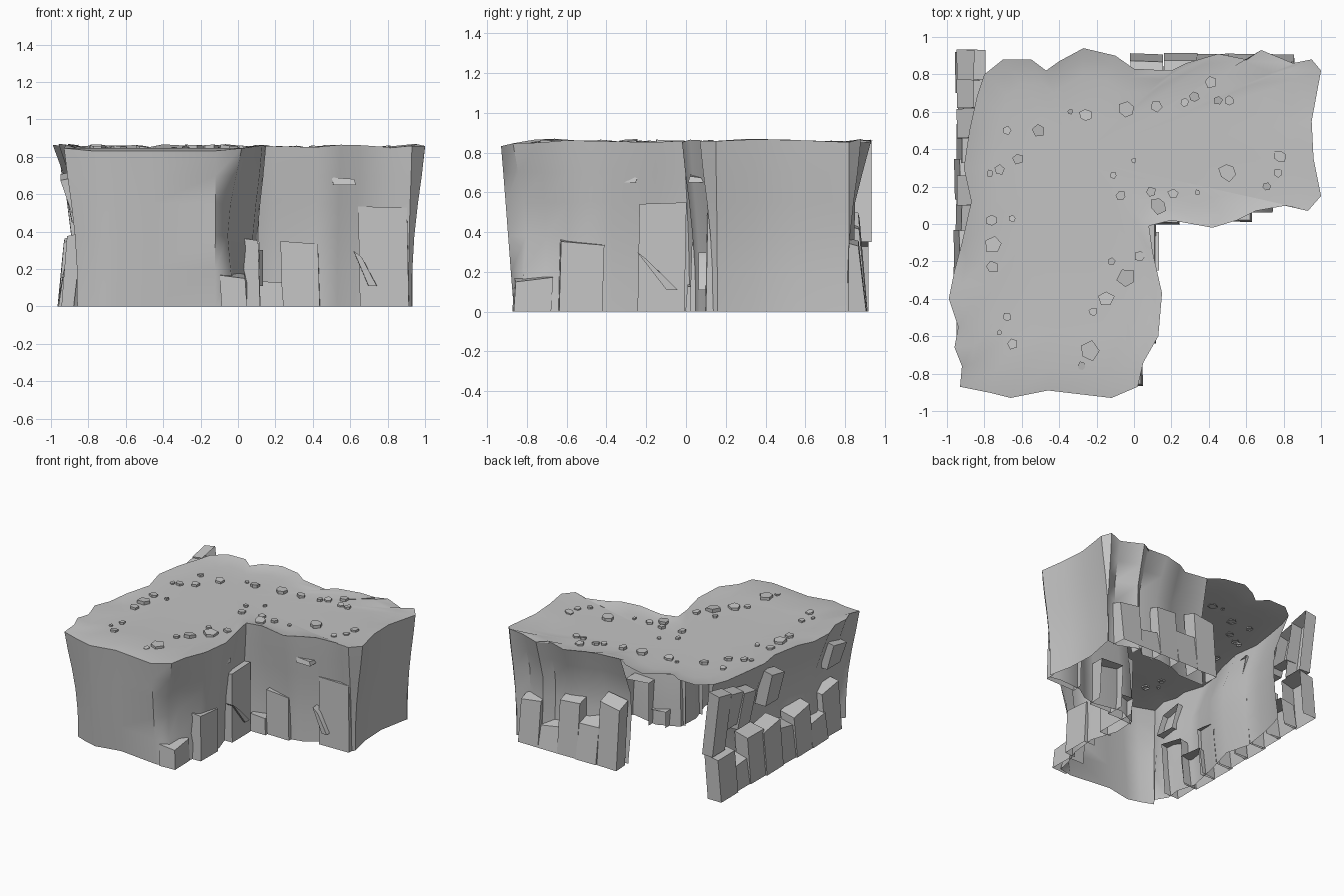
import bpy
import bmesh
import math
import random
from mathutils import Vector

random.seed(7)
cube = bpy.data.objects.get("Cube")
if cube:
    bpy.data.objects.remove(cube, do_unlink=True)

# One plain rock colour
rock = bpy.data.materials.new("grey_rock")
rock.use_nodes = True
rock.diffuse_color = (0.55, 0.55, 0.55, 1)
rock.node_tree.nodes["Principled BSDF"].inputs["Base Color"].default_value = rock.diffuse_color


def finish(name, bm, angle):
    """Turn a bmesh into a shaded object with the rock material."""
    mesh = bpy.data.meshes.new(name)
    bm.to_mesh(mesh)
    bm.free()
    mesh.materials.append(rock)
    obj = bpy.data.objects.new(name, mesh)
    bpy.context.collection.objects.link(obj)
    bpy.ops.object.select_all(action="DESELECT")
    obj.select_set(True)
    bpy.context.view_layer.objects.active = obj
    bpy.ops.object.shade_smooth_by_angle(angle=math.radians(angle))


def prism(bm, outline, bottom, top, lean=(0, 0), tilt=(0, 0), buried=(0, 0), floor=False):
    """Chunk with a shifted, sloping top; the buried side is left out."""
    centre = sum(outline, Vector((0, 0))) / len(outline)
    low = [bm.verts.new((p.x, p.y, bottom)) for p in outline]
    high = []
    for p in outline:
        slope = (p - centre).dot(Vector(tilt))
        high.append(bm.verts.new((p.x + lean[0], p.y + lean[1], top + slope)))
    count = len(outline)
    for i in range(count):
        j = (i + 1) % count
        along = (outline[j] - outline[i]).normalized()
        if Vector((along.y, -along.x)).dot(Vector(buried)) < .6:
            bm.faces.new((low[i], low[j], high[j], high[i]))
    bm.faces.new(high)
    if floor:
        bm.faces.new(low[::-1])


def chipped_box(x, y, width, depth, rough=0.07):
    """Rectangle with uneven corners."""
    corners = ((-1, -1), (1, -1), (1, 1), (-1, 1))
    return [Vector((x + sx * width / 2 * random.uniform(1 - rough * 2, 1),
                    y + sy * depth / 2 * random.uniform(1 - rough * 2, 1)))
            for sx, sy in corners]


# Rim of the L-shaped plateau, counter-clockwise from the front left corner
rim = [Vector(p) for p in (
    (-.93, -.87), (-.78, -.9), (-.66, -.93), (-.46, -.89), (-.12, -.93), (.02, -.87),
    (.05, -.74), (.13, -.6), (.15, -.37), (.1, -.15), (.08, -.01),
    (.2, .02), (.42, -.02), (.55, .02), (.65, .07), (.82, .1), (.93, .07),
    (1, .15), (.96, .35), (.95, .55), (1, .82), (.95, .88),
    (.85, .86), (.68, .93), (.6, .88), (.45, .91), (.28, .86), (.2, .82), (0, .83),
    (-.1, .9), (-.27, .94), (-.4, .87), (-.47, .82), (-.55, .88), (-.7, .88), (-.8, .8),
    (-.84, .68), (-.88, .5), (-.91, .3), (-.87, .12), (-.92, -.1),
    (-.96, -.25), (-.99, -.4), (-.94, -.55), (-.96, -.66), (-.92, -.76))]
COUNT = len(rim)


def outward(i):
    along = rim[(i + 1) % COUNT] - rim[i - 1]
    return Vector((along.y, -along.x)).normalized()


def wall_style(p):
    """Undercut depth and its share at each level, by side."""
    if p.x < -.9 and p.y < -.7:
        return .1, curved
    if p.y < -.88:
        return .065, straight
    if 0 < p.x < .1 and p.y < -.7:
        return .1, rounded
    if p.x > .94:
        return .07, curved
    if p.x < -.78:
        return random.uniform(.1, .13), hollow
    if p.y > .75:
        return random.uniform(.08, .12), hollow
    return random.uniform(.05, .09), curved


def rim_height(p):
    if p.y < -.8 and -.8 < p.x < 0:
        return .832
    return random.uniform(.845, .87)


def in_opening(p):
    return -.8 < p.x < -.03 and p.y > .75


# Shell: undercut walls, open underneath and along part of the back
levels = (0, .2, .38, .55, .7)
straight = (1, .76, .55, .35, .17)
curved = (1, .98, .82, .55, .25)
rounded = (.4, .8, 1, .8, .4)
hollow = (.7, .9, 1, .95, .5)
bm = bmesh.new()
rings = [[] for level in levels]
for i, p in enumerate(rim):
    depth, shares = wall_style(p)
    for ring, height, share in zip(rings, levels, shares):
        q = p - outward(i) * depth * share
        ring.append(bm.verts.new((q.x, q.y, height)))
edge = [bm.verts.new((p.x, p.y, rim_height(p))) for p in rim]
rings.append(edge)
for low, high in zip(rings, rings[1:]):
    for i in range(COUNT):
        j = (i + 1) % COUNT
        if not in_opening((rim[i] + rim[j]) / 2):
            bm.faces.new((low[i], low[j], high[j], high[i]))

# Plateau: rings shrinking towards the inner corner of the L
hub = Vector((-.3, .35))
outer = edge
for scale, height in ((.9, .848), (.75, .84), (.45, .837)):
    inner = []
    for p in rim:
        q = hub.lerp(p, scale)
        inner.append(bm.verts.new((q.x, q.y, height)))
    for i in range(COUNT):
        j = (i + 1) % COUNT
        bm.faces.new((outer[i], outer[j], inner[j], inner[i]))
    outer = inner
middle = bm.verts.new((hub.x, hub.y, .837))
for i in range(COUNT):
    bm.faces.new((outer[i], outer[(i + 1) % COUNT], middle))
loose = [v for v in bm.verts if not v.link_faces]
bmesh.ops.delete(bm, geom=loose, context="VERTS")
finish("cliff_shell", bm, 45)

# Stepped ledges in the inner corner: x, y, width, depth, bottom, top
arm_ledges = (
    (.18, .05, .14, .12, 0, .13), (.34, .08, .21, .13, 0, .34), (.79, .14, .28, .09, 0, .53),
    (.57, .05, .13, .08, .65, .68))
leg_ledges = (
    (-.02, -.77, .14, .21, 0, .17), (.07, -.53, .11, .25, 0, .35), (.07, -.13, .11, .25, 0, .54),
    (.08, -.31, .08, .13, .65, .68))
bm = bmesh.new()
for group, buried in ((arm_ledges, (0, 1)), (leg_ledges, (-1, 0))):
    for x, y, width, depth, bottom, top in group:
        slope = (random.uniform(-.15, .15), random.uniform(-.15, .15))
        prism(bm, chipped_box(x, y, width, depth), bottom, top, (-.01, .01), slope,
              buried, bottom > 0)
# Slanting ribs resting on the arm wall and the leg wall
prism(bm, chipped_box(.72, .1, .05, .08), .11, .28, (-.08, 0), (-.8, 0), (0, 1), True)
prism(bm, chipped_box(.1, -.07, .07, .06), .11, .28, (0, -.15), (0, -.8), (-1, 0), True)
finish("inner_ledges", bm, 30)

# Broken columns along the left wall, spreading at the foot
bm = bmesh.new()
heights = (.37, .2, .34, .28, .36)
for step in range(8):
    y = -.52 + step * .19
    shape = chipped_box(-.9 + random.uniform(-.01, .02), y, .13, .22)
    prism(bm, shape, 0, heights[step % 5], (.03, 0), (.2, random.uniform(-.2, .2)), (1, 0))
# Splinters clinging under the left rim: y, bottom, top
for y, bottom, top in ((.7, .5, .8), (.54, .45, .75), (.85, .35, .84), (.18, .5, .76), (-.6, .5, .7)):
    shape = chipped_box(-.84, y, .1, .17)
    prism(bm, shape, bottom, top, (-.06, 0), (.2, .2), (1, 0), True)
finish("left_columns", bm, 30)

# Broken columns along the back of the arm
bm = bmesh.new()
for step, top in enumerate((.5, .3, .44, .2, .36)):
    shape = chipped_box(.07 + step * .175, .85, .19, .13)
    prism(bm, shape, 0, top, (0, -.04), (random.uniform(-.2, .2), -.3), (0, -1))
finish("back_columns", bm, 30)

# Loose stones on the plateau: x, y, size
bm = bmesh.new()
stones = (
    (-.76, .02, .06), (-.65, .03, .04), (-.75, -.11, .1), (-.76, -.23, .07), (-.68, -.5, .05),
    (-.72, -.58, .03), (-.65, -.64, .06), (-.24, -.68, .11), (-.28, -.76, .05), (-.22, -.47, .05),
    (-.15, -.4, .09), (-.04, -.29, .1), (-.12, -.2, .04), (.03, -.17, .06), (-.07, .15, .06),
    (-.11, .26, .04), (0, .34, .03), (.09, .17, .06), (.21, .16, .06), (.13, .1, .09),
    (.34, .17, .03), (.5, .28, .1), (.71, .2, .05), (.77, .27, .05), (.78, .36, .07),
    (.51, .66, .05), (.45, .66, .05), (.41, .76, .07), (.32, .68, .06), (.27, .65, .05),
    (.12, .63, .07), (-.04, .61, .09), (-.26, .58, .07), (-.34, .6, .03), (-.51, .5, .07),
    (-.62, .35, .06), (-.72, .29, .06), (-.77, .27, .04), (-.68, .5, .05))
for x, y, size in stones:
    sides = random.choice((5, 6))
    turn = random.uniform(0, math.pi)
    shape = []
    for k in range(sides):
        angle = turn + math.tau * k / sides
        radius = size / 2 * random.uniform(.8, 1.15)
        shape.append(Vector((x + math.cos(angle) * radius, y + math.sin(angle) * radius)))
    prism(bm, shape, .83, .846 + size * .16,
          tilt=(random.uniform(-.15, .15), random.uniform(-.15, .15)))
finish("loose_stones", bm, 30)
